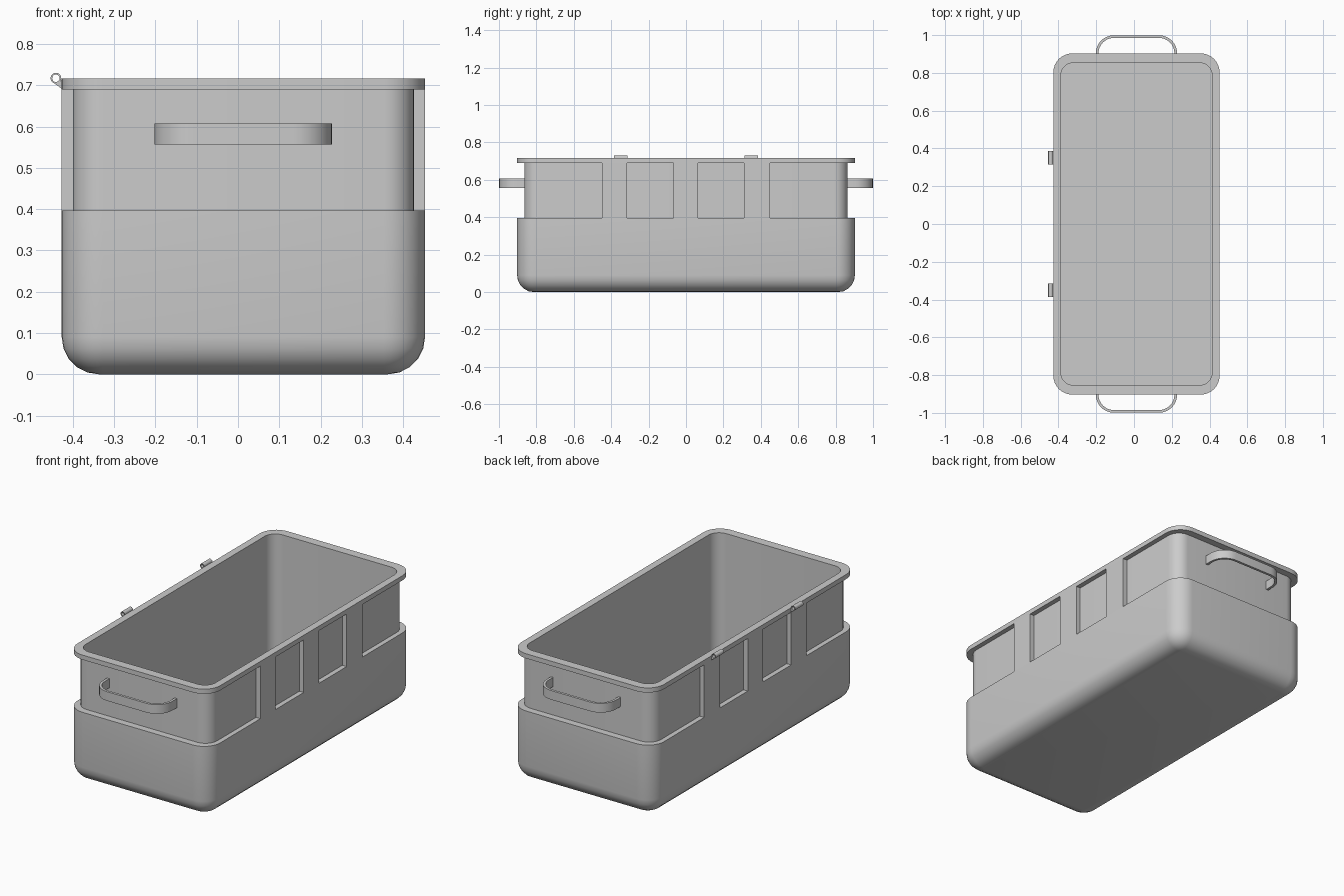
import bpy, bmesh, math

if "Cube" in bpy.data.objects:
    bpy.data.objects.remove(bpy.data.objects["Cube"])

CX = 0.013               # tub centre in x
HX, HY = 0.44, 0.903     # outer half sizes
LEDGE, RIM, TOP = 0.397, 0.69, 0.716


def finish(name, bm):
    bmesh.ops.recalc_face_normals(bm, faces=bm.faces)
    me = bpy.data.meshes.new(name)
    bm.to_mesh(me)
    bm.free()
    ob = bpy.data.objects.new(name, me)
    bpy.context.collection.objects.link(ob)
    bpy.ops.object.select_all(action='DESELECT')
    ob.select_set(True)
    bpy.context.view_layer.objects.active = ob
    bpy.ops.object.shade_smooth_by_angle(angle=math.radians(30))
    return ob


def bridge(bm, a, b):
    for i in range(len(a)):
        j = (i + 1) % len(a)
        bm.faces.new((a[i], a[j], b[j], b[i]))


def arc(cx, cy, r, a0, a1, n):
    return [(cx + r * math.cos(math.radians(a0 + (a1 - a0) * i / n)),
             cy + r * math.sin(math.radians(a0 + (a1 - a0) * i / n))) for i in range(n + 1)]


def rounded_ring(bm, hx, hy, r, z):
    pts = []
    for k, (sx, sy) in enumerate([(1, 1), (-1, 1), (-1, -1), (1, -1)]):
        pts += arc(CX + sx * (hx - r), sy * (hy - r), r, 90 * k, 90 * k + 90, 8)
    return [bm.verts.new((x, y, z)) for x, y in pts]


def prism(name, pts, lo, hi, place):
    bm = bmesh.new()
    a = [bm.verts.new(place(u, v, lo)) for u, v in pts]
    b = [bm.verts.new(place(u, v, hi)) for u, v in pts]
    bridge(bm, a, b)
    bm.faces.new(a)
    bm.faces.new(b)
    return finish(name, bm)


# Tub: rounded bottom, stepped-in upper wall, rim and hollow inside
bm = bmesh.new()
R, B = 0.1, 0.09
levels = []
for i in range(6):
    t = math.radians(90 * i / 5)
    d = B * (1 - math.sin(t))
    levels.append((HX - d, HY - d, R - d, B * (1 - math.cos(t))))
levels += [(HX, HY, R, LEDGE), (0.413, 0.864, 0.073, LEDGE), (0.413, 0.864, 0.073, RIM),
           (HX, HY, R, RIM), (HX, HY, R, TOP), (0.4, 0.853, 0.065, TOP), (0.4, 0.853, 0.065, 0.03)]
rings = [rounded_ring(bm, *lv) for lv in levels]
for a, b in zip(rings, rings[1:]):
    bridge(bm, a, b)
bm.faces.new(rings[0])
bm.faces.new(rings[-1])
finish("tub", bm)

# Side ribs between ledge and rim
for side in (-1, 1):
    x0, x1 = CX + side * 0.408, CX + side * HX
    for y0, y1 in ((-0.45, -0.316), (-0.068, 0.065), (0.31, 0.45)):
        prism("side_rib", [(x0, y0), (x1, y0), (x1, y1), (x0, y1)],
              LEDGE - 0.001, RIM + 0.001, lambda u, v, w: (u, v, w))


# Bent strap handles on both ends
def strap(half, y_top, r):
    return ([(CX + half, 0.86)] + arc(CX + half - r, y_top - r, r, 0, 90, 8)
            + arc(CX - half + r, y_top - r, r, 90, 180, 8) + [(CX - half, 0.86)])


outline = strap(0.215, 0.999, 0.095) + strap(0.201, 0.985, 0.081)[::-1]
for side, name in ((-1, "front_handle"), (1, "back_handle")):
    prism(name, outline, 0.556, 0.607, lambda u, v, w: (u, side * v, w))

# Hinge knuckles: hollow tube with a small tab to the rim
HC, HZ = -0.441, 0.717
for side in (-1, 1):
    lo, hi = side * 0.35 - 0.036, side * 0.35 + 0.036
    bm = bmesh.new()
    loops = []
    for r, y in ((0.013, lo), (0.013, hi), (0.009, hi), (0.009, lo)):
        loops.append([bm.verts.new((x, y, z)) for x, z in arc(HC, HZ, r, 0, 360, 20)[:-1]])
    for i in range(4):
        bridge(bm, loops[i], loops[(i + 1) % 4])
    finish("hinge_tube", bm)
    prism("hinge_tab", [(-0.451, 0.709), (-0.426, 0.691), (-0.426, 0.713), (-0.434, 0.708), (-0.441, 0.706)],
          lo, hi, lambda u, v, w: (u, w, v))
